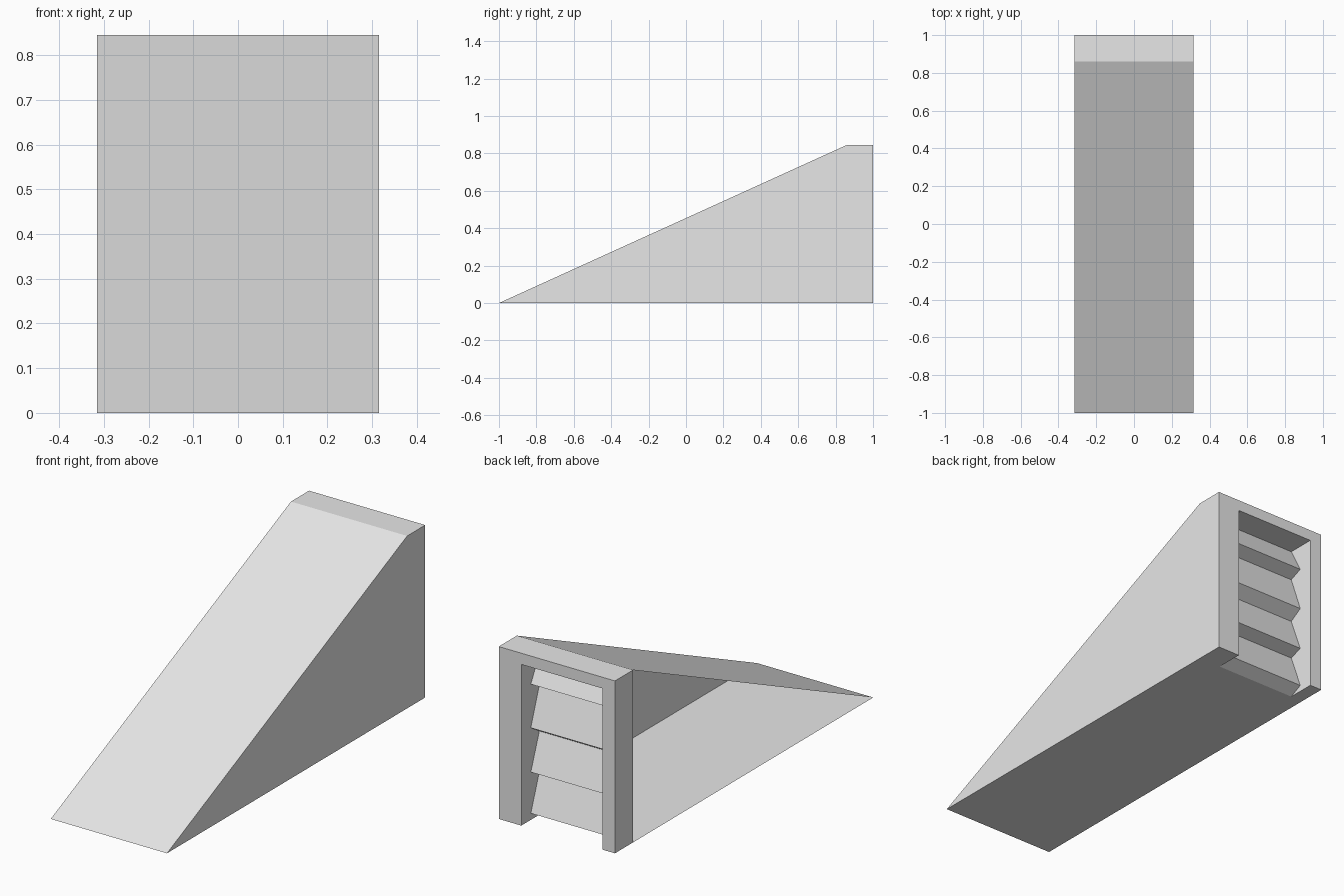
import bpy
import bmesh

cube = bpy.data.objects.get("Cube")
if cube:
    bpy.data.objects.remove(cube, do_unlink=True)

grey = bpy.data.materials.new("plain_grey")
grey.use_nodes = True
colour = (0.8, 0.8, 0.8, 1)
grey.diffuse_color = colour
grey.node_tree.nodes["Principled BSDF"].inputs["Base Color"].default_value = colour

HALF = 0.315                      # half width
HEIGHT = 0.845
FRAME = 0.86                      # where the back frame begins
OPEN_X = (-0.248, 0.193)          # louvre opening
OPEN_TOP = 0.79


def finish(name, bm):
    mesh = bpy.data.meshes.new(name)
    bm.to_mesh(mesh)
    bm.free()
    mesh.materials.append(grey)
    obj = bpy.data.objects.new(name, mesh)
    bpy.context.collection.objects.link(obj)
    return obj


def sheet(name, points):
    """Single flat panel."""
    bm = bmesh.new()
    bm.faces.new([bm.verts.new(p) for p in points])
    return finish(name, bm)


def prism(name, profile, x0, x1):
    """Closed (y, z) profile extruded along x."""
    bm = bmesh.new()
    face = bm.faces.new([bm.verts.new((x0, y, z)) for y, z in profile])
    new = bmesh.ops.extrude_face_region(bm, geom=[face])["geom"]
    verts = [v for v in new if isinstance(v, bmesh.types.BMVert)]
    bmesh.ops.translate(bm, verts=verts, vec=(x1 - x0, 0, 0))
    bmesh.ops.recalc_face_normals(bm, faces=bm.faces)
    return finish(name, bm)


def bar(name, x0, x1, z0, z1):
    return prism(name, [(FRAME, z0), (1, z0), (1, z1), (FRAME, z1)], x0, x1)


# Wedge shell, open on one side
sheet("ramp", [(-HALF, -1, 0), (HALF, -1, 0),
               (HALF, FRAME, HEIGHT), (-HALF, FRAME, HEIGHT)])
sheet("floor", [(-HALF, -1, 0), (-HALF, FRAME, 0), (HALF, FRAME, 0), (HALF, -1, 0)])
sheet("side_wall", [(HALF, -1, 0), (HALF, FRAME, 0), (HALF, FRAME, HEIGHT)])

# Back frame
bar("right_post", -HALF, OPEN_X[0], 0, HEIGHT)
bar("left_post", OPEN_X[1], HALF, 0, HEIGHT)
bar("top_rail", *OPEN_X, OPEN_TOP, HEIGHT)

# Louvre slats, each a wedge leaning out of the opening
inner = [OPEN_TOP, 0.637, 0.41, 0.21, 0]
outer = [0.665, 0.451, 0.234, 0.032]
for i, lip in enumerate(outer):
    prism(f"slat_{i + 1}",
          [(FRAME, inner[i]), (0.926, lip), (FRAME, inner[i + 1])], *OPEN_X)
